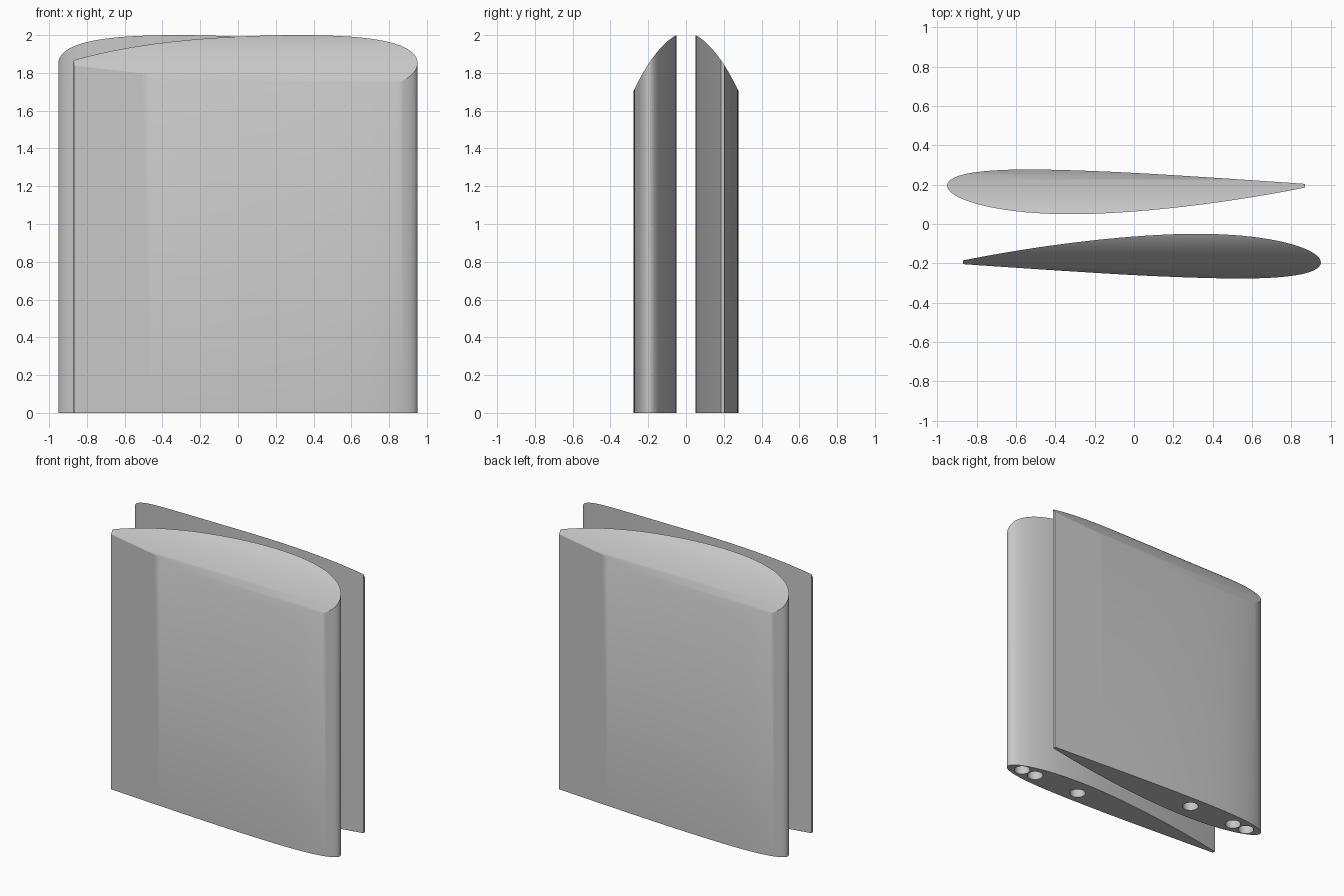
import bpy, bmesh, math
from mathutils import Vector

cube = bpy.data.objects.get("Cube")
if cube:
    bpy.data.objects.remove(cube, do_unlink=True)

grey = bpy.data.materials.new("light_grey")
grey.use_nodes = True
colour = (0.57, 0.57, 0.57, 1)
grey.diffuse_color = colour
grey.node_tree.nodes["Principled BSDF"].inputs["Base Color"].default_value = colour

CHORD, CUT = 1.87, 0.973      # full chord and where the tail is cut off
NOSE_X, CHORD_Y = 0.95, -0.198


def prism(name, points, offset):
    """Closed solid made by sweeping a planar outline along offset."""
    bm = bmesh.new()
    face = bm.faces.new([bm.verts.new(p) for p in points])
    swept = bmesh.ops.extrude_face_region(bm, geom=[face])["geom"]
    moved = [v for v in swept if isinstance(v, bmesh.types.BMVert)]
    bmesh.ops.translate(bm, verts=moved, vec=Vector(offset))
    bmesh.ops.recalc_face_normals(bm, faces=bm.faces)
    mesh = bpy.data.meshes.new(name)
    bm.to_mesh(mesh)
    bm.free()
    mesh.materials.append(grey)
    obj = bpy.data.objects.new(name, mesh)
    bpy.context.collection.objects.link(obj)
    return obj


def foil_point(t, side):
    """Cambered wing section; side is +1 for the inner skin, -1 for the outer."""
    half = 0.6 * (0.2969 * math.sqrt(t) - 0.126 * t - 0.3516 * t**2
                  + 0.2843 * t**3 - 0.1015 * t**4)
    m, p = 0.02, 0.4
    if t < p:
        camber = m / p**2 * (2 * p * t - t * t)
        slope = 2 * m / p**2 * (p - t)
    else:
        camber = m / (1 - p)**2 * (1 - 2 * p + 2 * p * t - t * t)
        slope = 2 * m / (1 - p)**2 * (p - t)
    a = math.atan(slope)
    u = t - side * half * math.sin(a)
    v = camber + side * half * math.cos(a)
    return (NOSE_X - CHORD * u, CHORD_Y + CHORD * v, 0)


def cut(obj, tool, operation):
    mod = obj.modifiers.new("cut", 'BOOLEAN')
    mod.operation, mod.solver, mod.object = operation, 'EXACT', tool
    bpy.context.view_layer.objects.active = obj
    bpy.ops.object.modifier_apply(modifier=mod.name)
    bpy.data.objects.remove(tool, do_unlink=True)


# Front fin: wing section swept upward
N = 48
stations = [CUT * (1 - math.cos(math.pi * i / N)) / 2 for i in range(N + 1)]
outline = [foil_point(t, 1) for t in reversed(stations)]
outline += [foil_point(t, -1) for t in stations[1:]]
front_fin = prism("front_fin", outline, (0, 0, 2.2))

# Curved top, falling away from the inner side
arc = []
for i in range(29):
    s = -0.03 + 0.01 * i
    arc.append((-1.2, -0.05 - s, 2 - 0.527 * s - 3.38 * s * s))
arc += [(-1.2, arc[-1][1], -1), (-1.2, arc[0][1], -1)]
cut(front_fin, prism("top_cutter", arc, (2.4, 0, 0)), 'INTERSECT')

# Round pin sockets in the base
for x in (0.35, 0.725, 0.84):
    circle = [(x + 0.053 * math.cos(k * math.tau / 32),
               -0.178 + 0.053 * math.sin(k * math.tau / 32), -0.1) for k in range(32)]
    cut(front_fin, prism("socket_cutter", circle, (0, 0, 0.6)), 'DIFFERENCE')

# Smooth skin with sharp rims
bpy.ops.object.select_all(action='DESELECT')
front_fin.select_set(True)
bpy.context.view_layer.objects.active = front_fin
bpy.ops.object.shade_smooth_by_angle(angle=math.radians(30))

# Back fin: the same part turned half a circle
back_fin = front_fin.copy()
back_fin.data = front_fin.data.copy()
back_fin.name = "back_fin"
back_fin.rotation_euler.z = math.pi
bpy.context.collection.objects.link(back_fin)
